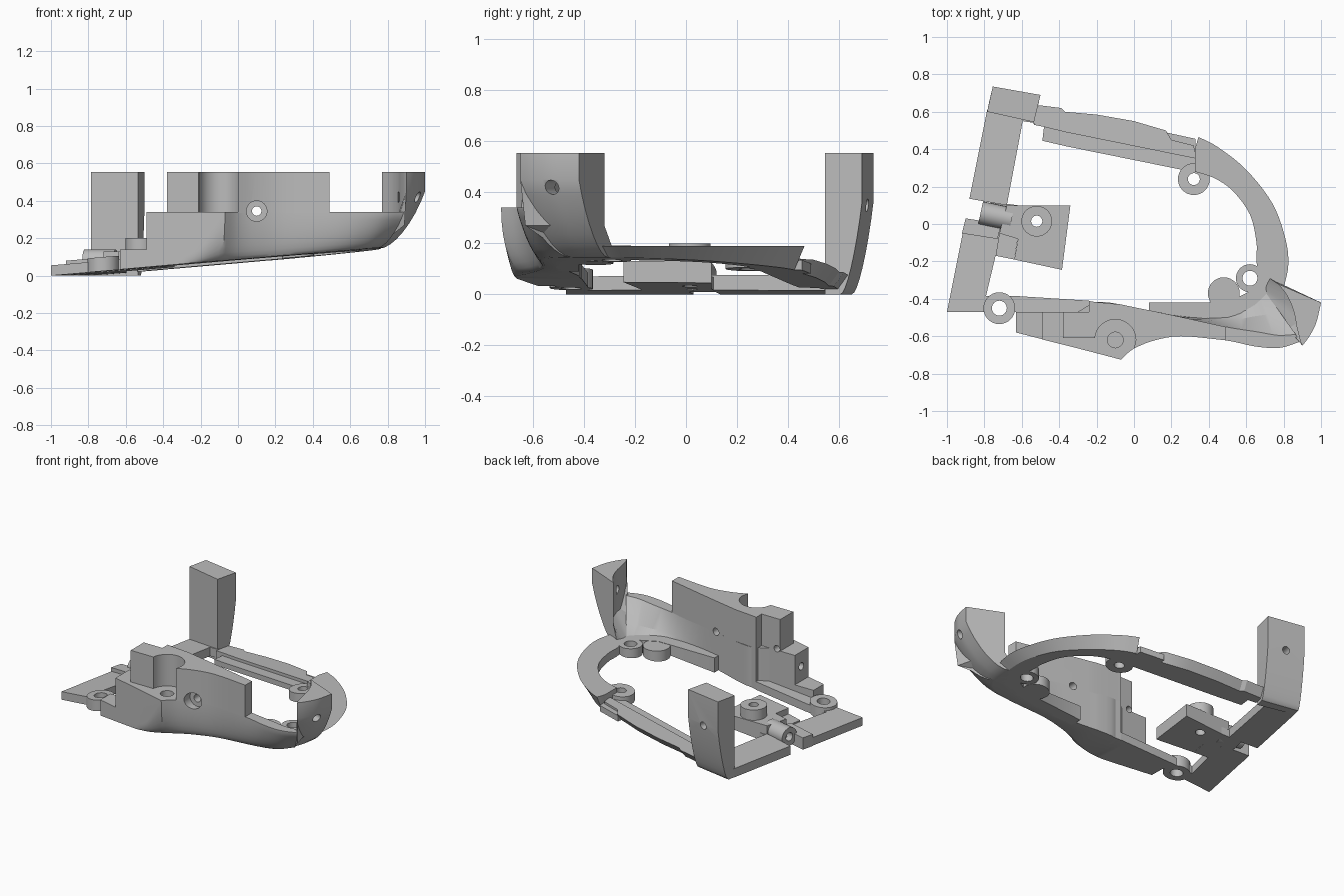
import bpy, bmesh, math
from mathutils import Vector

if "Cube" in bpy.data.objects:
    bpy.data.objects.remove(bpy.data.objects["Cube"])

mat = bpy.data.materials.new("grey plastic")
mat.diffuse_color = (0.5, 0.5, 0.5, 1)
mat.use_nodes = True
mat.node_tree.nodes["Principled BSDF"].inputs["Base Color"].default_value = mat.diffuse_color


def base(x, y, h=0.0):
    """Height of the tilted underside."""
    return max(0.0, 0.086 * (0.977 * (x + 1) - 0.21 * (y + 0.47))) + h


def level(z):
    return lambda x, y: z


def above(h):
    return lambda x, y: base(x, y, h)


def spline(pts, n=5):
    """Smooth curve through tuples of any length."""
    p = [pts[0]] + list(pts) + [pts[-1]]
    out = []
    for i in range(1, len(p) - 2):
        for k in range(n):
            t = k / n
            out.append(tuple(
                0.5 * (2 * b + (c - a) * t + (2 * a - 5 * b + 4 * c - d) * t * t
                       + (3 * b - a - 3 * c + d) * t ** 3)
                for a, b, c, d in zip(*p[i - 1:i + 3])))
    return out + [tuple(pts[-1])]


def loft(name, rings):
    """Skin closed rings of equal length and cap both ends."""
    bm = bmesh.new()
    rows = [[bm.verts.new(p) for p in r] for r in rings]
    m = len(rows[0])
    for a, b in zip(rows, rows[1:]):
        for i in range(m):
            j = (i + 1) % m
            bm.faces.new((a[i], a[j], b[j], b[i]))
    bm.faces.new(rows[0][::-1])
    bm.faces.new(rows[-1])
    bmesh.ops.remove_doubles(bm, verts=bm.verts, dist=1e-5)
    bmesh.ops.recalc_face_normals(bm, faces=bm.faces)
    me = bpy.data.meshes.new(name)
    bm.to_mesh(me)
    bm.free()
    ob = bpy.data.objects.new(name, me)
    bpy.context.collection.objects.link(ob)
    me.materials.append(mat)
    return ob


def prism(name, pts, top, bottom=base, foot=None):
    """Upright slab; foot gives a different outline for the underside."""
    return loft(name, [[(x, y, bottom(x, y)) for x, y in foot or pts],
                       [(x, y, top(x, y)) for x, y in pts]])


def circle(x, y, r, n=32, a0=0, a1=360):
    full = a1 - a0 == 360
    angles = [math.radians(a0 + (a1 - a0) * i / (n if full else n - 1)) for i in range(n)]
    return [(x + r * math.cos(a), y + r * math.sin(a)) for a in angles]


def bore(ob, loc, r, axis=(0, 0, 1), depth=0.6):
    """Drill a round hole centred on loc."""
    rot = Vector(axis).to_track_quat('Z', 'Y').to_euler()
    bpy.ops.mesh.primitive_cylinder_add(vertices=24, radius=r, depth=depth, location=loc, rotation=rot)
    cut = bpy.context.object
    cut.hide_render = True
    mod = ob.modifiers.new("hole", 'BOOLEAN')
    mod.operation, mod.object, mod.solver = 'DIFFERENCE', cut, 'EXACT'
    bpy.context.view_layer.objects.active = ob
    bpy.ops.object.modifier_apply(modifier=mod.name)
    bpy.data.objects.remove(cut)


def bulge(k, w):
    """Quarter curve from foot to side, flattened towards a chord by w."""
    a = math.pi / 2 * k / 8
    t = 1 - math.cos(a)
    return math.sin(a) * (1 - w) + t * w, t


def section(s, zt):
    """Wall section: curved outside, flat top, inside running down to a foot."""
    tx, ty, bx, by, zc, ix, iy, jx, jy = s
    zc, zb, zj = min(zc, zt), base(bx, by), base(jx, jy)
    w = 0.45 * min(1, max(0, (tx - .5) / .3))
    pts = []
    for k in range(9):
        u, t = bulge(k, w)
        pts.append((bx + (tx - bx) * u, by + (ty - by) * u, zb + (zc - zb) * t))
    pts += [(tx, ty, zt + 1e-4), (ix, iy, zt + 1e-4)]
    if zt > .5:
        pts.append((ix, iy, .27))
    elif (ix, iy) != (jx, jy):
        pts.append((ix * .45 + jx * .55, iy * .45 + jy * .55, zj + .05 + (zt - zj) * .16))
    else:
        pts.append((ix, iy, (zj + zt) / 2))
    return pts + [(jx, jy, zj + 0.045), (jx, jy, zj)]


# Left bar, in two pieces with a notch between them
prism("left_bar_front", [(-1, -.47), (-.79, -.47), (-.79, -.38), (-.74, -.17), (-.71, -.02), (-.9, .03)], above(.055))
prism("left_bar_back", [(-.88, .135), (-.68, .1), (-.595, .55), (-.53, .54), (-.53, .56), (-.785, .61)], above(.06))
prism("bar_link", [(-.79, -.0), (-.62, -.03), (-.62, .1), (-.765, .12)], above(.05))
prism("bar_ridge", [(-.9, .03), (-.71, 0), (-.73, -.08), (-.92, -.05)], above(.08))

# Centre tab with a screw boss and a small tube
tab = prism("centre_tab", [(-.68, .1), (-.34, .1), (-.385, -.245), (-.64, -.19), (-.62, -.08), (-.72, -.05)],
            level(.13))
prism("tab_step", [(-.74, -.17), (-.64, -.19), (-.62, -.07), (-.72, -.05)], above(.065))
boss = prism("tab_boss", circle(-.52, .015, .082), level(.2))
for o in (tab, boss):
    bore(o, (-.52, .015, .1), .03)
u, side = Vector((.977, -.21, 0)), Vector((.21, .977, 0))
ring = [side * a + Vector((0, 0, b)) for a, b in circle(0, 0, .062, 24)]
start = Vector((-.82, .06, .078))
tube = loft("small_tube", [[start + u * d + p for p in ring] for d in (0, .17)])
bore(tube, start, .028, u, .8)

# Back left post with a curved outer side
rings = []
for k in range(9):
    s, t = bulge(k, .5)
    s, z = 1 - s, .36 * t
    rings.append([(-.785, .6, z), (-.535, .545, z),
                  (-.5 - .02 * s, .69 - .085 * s, z), (-.755 - .02 * s, .735 - .085 * s, z)])
rings.append([(x, y, .555) for x, y, z in rings[-1]])
post = loft("back_post", rings)
bore(post, (-.63, .7, .35), .025, side, .2)

# Back bar, its outer side leaning in towards the underside
rim = [(.32, .42), (.2, .45), (.17, .5), (0, .55), (-.2, .585), (-.37, .6), (-.39, .62), (-.51, .635), (-.53, .6)]
edge = [(-.535, .53), (-.485, .52), (-.36, .49), (.33, .35)]
prism("back_bar", edge + rim, above(.055),
      foot=edge + [(x - .01, y - (.04 if y > .46 else .0)) for x, y in rim])
prism("back_bar_ledge", [(-.49, .445), (-.36, .415), (.33, .275), (.33, .36), (-.36, .5), (-.48, .53)], above(.035))
prism("back_bar_saddle", [(.15, .39), (.33, .35), (.33, .455), (.17, .49)], above(.04))

# Rounded right side of the ring, undercut on the outside
outer = spline([(.345, .465), (.45, .41), (.6, .29), (.74, .11), (.81, -.08), (.825, -.22), (.8, -.34)])
under = spline([(.335, .425), (.43, .37), (.56, .25), (.685, .085), (.745, -.08), (.76, -.2), (.75, -.33)])
inner = spline([(.68, -.36), (.655, -.2), (.655, -.1), (.62, .05), (.53, .175), (.43, .245), (.325, .28)])
prism("right_ring", outer + inner + [(.325, .4)], level(.19), foot=under + inner + [(.325, .4)])

# Front ledges that carry the wall
prism("front_ledge_right", [(.08, -.42), (.5, -.42), (.62, -.36), (.7, -.3), (.74, -.42), (.64, -.46), (.5, -.5),
                            (.25, -.51), (.08, -.5)], level(.19))
prism("front_ledge_left", [(-.8, -.385), (-.63, -.385), (-.24, -.41), (-.24, -.5), (-.62, -.5), (-.62, -.47),
                           (-.8, -.47)], above(.055))

# Screw bosses on the ring
plates = [bpy.data.objects[n] for n in ("front_ledge_left", "front_ledge_right", "right_ring", "left_bar_front",
                                        "back_bar_ledge")]
for name, x, y, r, top, hole in (("front_left_boss", -.72, -.45, .085, above(.075), .04),
                                 ("front_right_boss", .62, -.29, .075, level(.192), .04),
                                 ("solid_boss", .48, -.37, .085, level(.188), 0),
                                 ("back_right_boss", .32, .24, .085, above(.06), .032)):
    b = prism(name, circle(x, y, r), top)
    if hole:
        for o in [b] + plates:
            bore(o, (x, y, .1), hole)

# Front wall: outer top, outer foot, bulge height, inner top, inner foot
flat = [(-.49, -.617, -.49, -.617, .1, -.49, -.47, -.49, -.47),
        (-.3, -.665, -.3, -.665, .1, -.3, -.47, -.3, -.47)]
curved = [flat[1],
          (-.2, -.691, -.2, -.665, .15, -.2, -.418, -.2, -.418),
          (-.07, -.725, -.1, -.63, .335, -.07, -.43, -.07, -.43)]
sweep = [curved[2],
         (0, -.665, 0, -.6, .335, 0, -.445, 0, -.445),
         (.1, -.625, .1, -.575, .335, .1, -.465, .1, -.465),
         (.25, -.6, .25, -.555, .335, .25, -.497, .25, -.49),
         (.49, -.622, .49, -.56, .335, .49, -.55, .49, -.49),
         (.65, -.655, .63, -.55, .335, .65, -.575, .62, -.43),
         (.78, -.662, .7, -.52, .335, .77, -.595, .67, -.39),
         (.885, -.63, .74, -.45, .335, .865, -.59, .7, -.36)]
prism("front_low_step", [(-.63, -.58), (-.48, -.619), (-.48, -.47), (-.63, -.47)], level(.14))
stations = flat[:1] + spline(curved, 4) + spline(sweep, 4)[1:]
wall = loft("front_wall", [section(s, .34) for s in stations])

# Tall upper wall with a round recess and a slanted flat back
front = [(s[0], s[1]) for s in spline(sweep[1:5], 4)]
upper = prism("upper_wall", [(-.38, -.47), (-.38, -.61), (-.21, -.61)] + circle(-.1, -.62, .11, 16, 175, 0)
              + front + [(.49, -.55), (.25, -.497), (.1, -.465), (0, -.445), (-.07, -.43), (-.2, -.418),
                         (-.24, -.412), (-.24, -.47)],
              level(.555), level(.335))
prism("wall_end_rib", [(-.24, -.412), (-.2, -.418), (-.2, -.5), (-.24, -.5)], level(.337))
for o in (wall, upper):
    bore(o, (.1, -.68, .345), .055, (0, 1, 0), .2)
    bore(o, (.1, -.55, .345), .025, (0, 1, 0), .5)
    bore(o, (-.355, -.47, .35), .022, (0, 1, 0), .12)
bore(wall, (-.49, -.54, .24), .025, (1, 0, 0), .12)
bore(wall, (-.1, -.62, .34), .042, depth=.1)

# Front right post rising from the end of the wall
tip = [(.9, -.65, .735, -.455, .45, .89, -.63, .7, -.42),
       (.935, -.605, .74, -.43, .45, .87, -.55, .7, -.39),
       (.97, -.54, .745, -.4, .45, .855, -.47, .7, -.36),
       (.987, -.48, .75, -.36, .45, .82, -.385, .7, -.33),
       (1, -.42, .755, -.305, .45, .77, -.32, .725, -.29)]
corner = loft("front_right_post", [section(s, .555) for s in spline(tip, 3)])
bore(corner, (.97, -.53, .42), .028, (.9, -.4, 0), .25)

# Keep edges crisp and curves smooth
for o in bpy.data.objects:
    o.select_set(o.type == 'MESH')
bpy.context.view_layer.objects.active = wall
bpy.ops.object.shade_smooth_by_angle(angle=math.radians(30))
